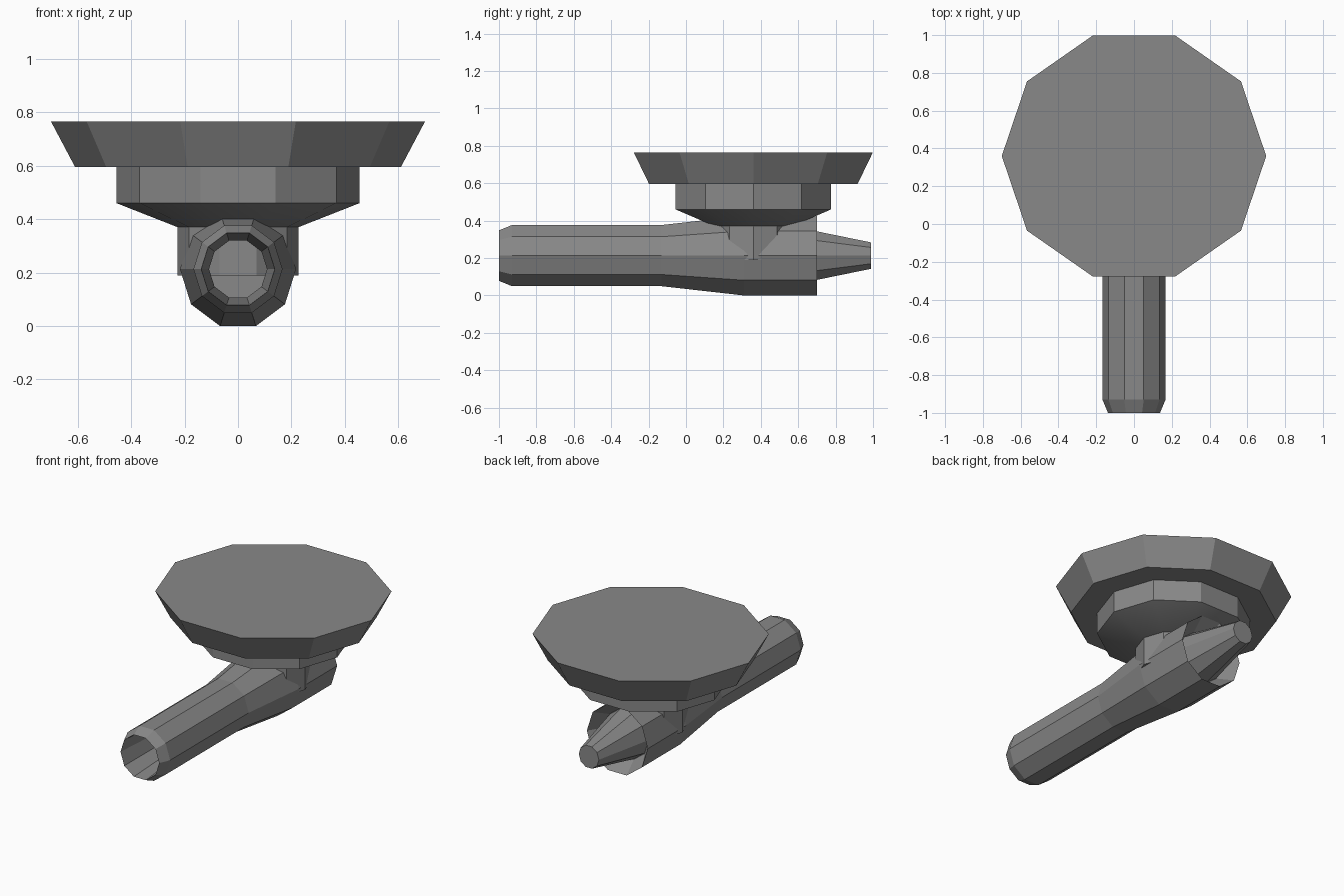
import bpy
import bmesh
import math
from mathutils import Matrix

SIDES = 10

cube = bpy.data.objects.get("Cube")
if cube:
    bpy.data.objects.remove(cube, do_unlink=True)

grey = bpy.data.materials.new("matte_grey")
grey.use_nodes = True
grey.diffuse_color = (0.25, 0.25, 0.25, 1)
grey.node_tree.nodes["Principled BSDF"].inputs["Base Color"].default_value = (0.25, 0.25, 0.25, 1)


def lathe(name, profile, matrix):
    """Sweep (height, radius) pairs around z, cap both ends, then place."""
    bm = bmesh.new()
    rings = []
    for h, r in profile:
        angles = [math.tau * i / SIDES for i in range(SIDES)]
        rings.append([bm.verts.new((r * math.cos(a), r * math.sin(a), h)) for a in angles])
    for low, high in zip(rings, rings[1:]):
        for i in range(SIDES):
            j = (i + 1) % SIDES
            bm.faces.new((low[i], low[j], high[j], high[i]))
    bm.faces.new(rings[0])
    bm.faces.new(rings[-1])
    bm.transform(matrix)
    bmesh.ops.recalc_face_normals(bm, faces=bm.faces)
    mesh = bpy.data.meshes.new(name)
    bm.to_mesh(mesh)
    bm.free()
    mesh.materials.append(grey)
    obj = bpy.data.objects.new(name, mesh)
    bpy.context.collection.objects.link(obj)
    return obj


# Horizontal parts run along y; upright parts stand on the body
along_y = (Matrix.Translation((0, 0, 0.213))
           @ Matrix.Diagonal((0.97, 1, 1, 1))
           @ Matrix.Rotation(math.radians(-90), 4, "X"))
upright = Matrix.Translation((0, 0.36, 0)) @ Matrix.Diagonal((1, 0.96, 1, 1))

# Hollow barrel: bore, front chamfer, outer skin, rear recess
lathe("barrel", [(0.58, 0.112), (-0.6, 0.112), (-1, 0.142), (-0.93, 0.172),
                 (-0.13, 0.172), (0.31, 0.224), (0.7, 0.224), (0.6, 0.16)], along_y)

# Tapered rear nozzle
lathe("rear_nozzle", [(0.59, 0.16), (0.99, 0.074)], along_y)

# Neck, flared collar and wide dish
lathe("neck", [(0.19, 0.226), (0.37, 0.226)], upright)
collar = lathe("collar", [(0.37, 0.226), (0.46, 0.455), (0.595, 0.455)], upright)
lathe("dish", [(0.595, 0.61), (0.765, 0.7)], upright)

# Soften only the shallow flare under the collar
bpy.ops.object.select_all(action="DESELECT")
collar.select_set(True)
bpy.context.view_layer.objects.active = collar
bpy.ops.object.shade_smooth_by_angle(angle=math.radians(30))
